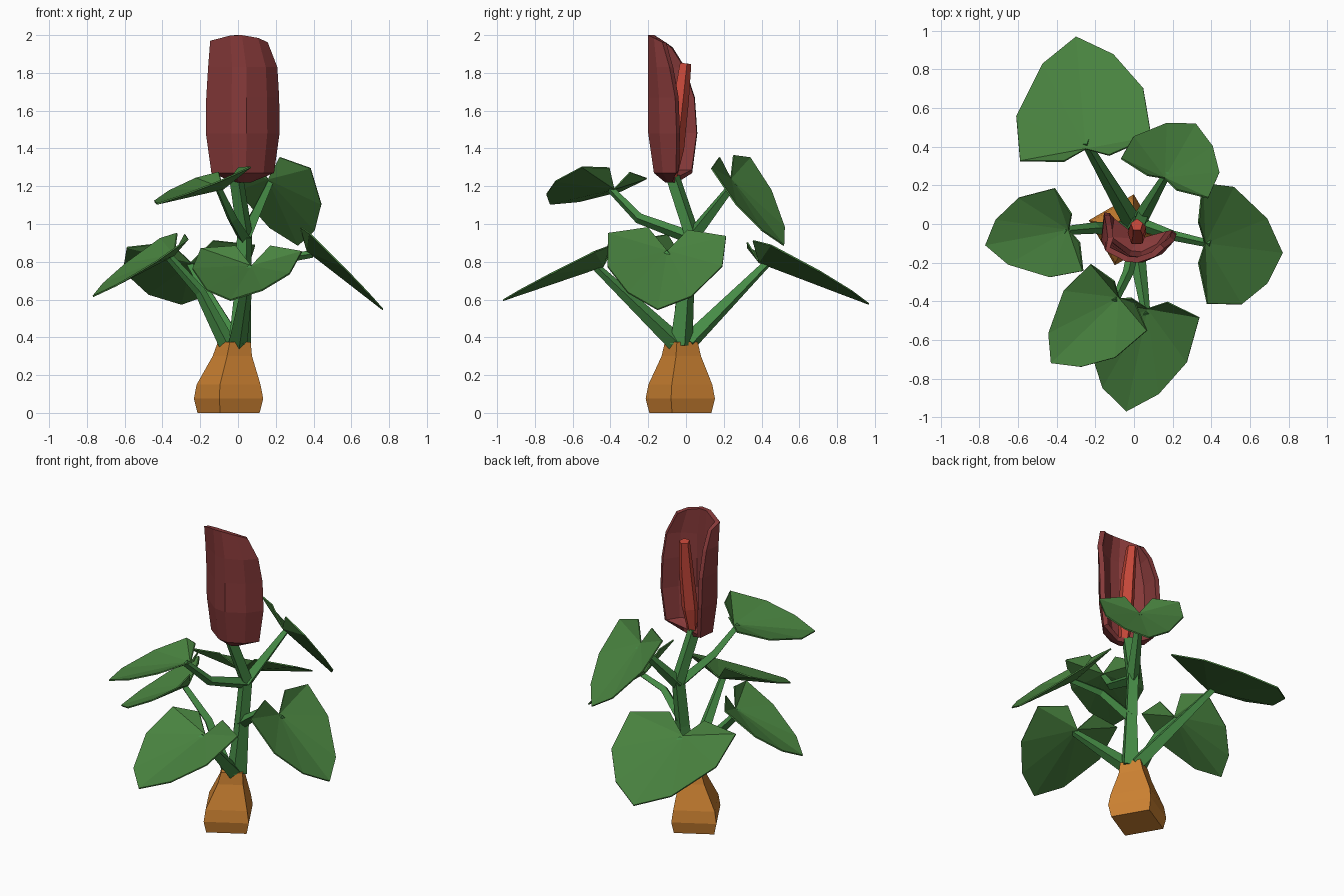
import bpy, math
from mathutils import Vector as V

if "Cube" in bpy.data.objects:
    bpy.data.objects.remove(bpy.data.objects["Cube"])


def material(name, rgb):
    m = bpy.data.materials.new(name)
    m.diffuse_color = (*rgb, 1)
    m.use_nodes = True
    m.node_tree.nodes["Principled BSDF"].inputs["Base Color"].default_value = m.diffuse_color
    return m


LEAF = material("leaf green", (0.066, 0.225, 0.050))
STEM = material("stem green", (0.061, 0.262, 0.061))
BULB = material("bulb orange", (0.61, 0.223, 0.032))
HOOD = material("dark red", (0.242, 0.042, 0.042))
SPIKE = material("bright red", (0.578, 0.065, 0.042))


def make(name, verts, faces, mat, thick=0):
    me = bpy.data.meshes.new(name)
    me.from_pydata([tuple(v) for v in verts], [], faces)
    me.materials.append(mat)
    ob = bpy.data.objects.new(name, me)
    bpy.context.collection.objects.link(ob)
    if thick:
        mod = ob.modifiers.new("thickness", 'SOLIDIFY')
        mod.thickness, mod.offset = thick, -1
    return ob


def tube(name, path, radii, mat, sides=4, ref=None, flat=False):
    """Tapered faceted tube along a path; flat keeps the rings horizontal."""
    pts = [V(p) for p in path]
    d = pts[-1] - pts[0]
    ref = V(ref) if ref else V((-d.y, d.x, 0))
    verts, faces = [], []
    for i, (p, r) in enumerate(zip(pts, radii)):
        t = pts[min(i + 1, len(pts) - 1)] - pts[max(i - 1, 0)]
        t = V((0, 0, 1)) if flat else t.normalized()
        a = (ref - t * ref.dot(t)).normalized()
        b = t.cross(a)
        for k in range(sides):
            g = 2 * math.pi * k / sides
            verts.append(p + (a * math.cos(g) + b * math.sin(g)) * r)
    for i in range(len(pts) - 1):
        for k in range(sides):
            n = (k + 1) % sides
            faces.append((i * sides + k, i * sides + n,
                          (i + 1) * sides + n, (i + 1) * sides + k))
    faces.append(tuple(range(sides))[::-1])
    faces.append(tuple(range(len(verts) - sides, len(verts))))
    return make(name, verts, faces, mat)


# Bulb: twisted square section swelling near the ground
turn = math.radians(75)
tube("bulb",
     [(-.05, -.03, 0), (-.05, -.03, .075), (-.05, -.03, .15), (-.03, -.025, .3), (-.02, -.025, .375)],
     [.17, .19, .175, .108, .09], BULB, ref=(math.cos(turn), math.sin(turn), 0), flat=True)

# Main stem
tube("main_stem", [(.01, -.025, .36), (.025, .0, .65), (.035, .03, .95), (-.01, -.07, 1.25)],
     [.062, .045, .042, .038], STEM, ref=(1, .3, 0))

# Heart-shaped leaf outline: (across in half widths, along in lengths)
OUTLINE = [(-.34, -.08), (-1, -.03), (-1, .37), (-.54, .8), (0, 1),
           (.54, .8), (.94, .47), (1, .03), (.34, -.08)]


def leaf(name, notch, tip, side, stalk, radii):
    """Fan from a sunken notch to the outline, plus its stalk."""
    n, t, s = V(notch), V(tip), V(side)
    base = n + V((0, 0, .085))
    verts = [n] + [base + s * u + (t - base) * v for u, v in OUTLINE]
    faces = [(0, i, i + 1) for i in range(1, len(OUTLINE))]
    if s.cross(t - base).z > 0:
        faces = [f[::-1] for f in faces]
    make(name + "_leaf", verts, faces, LEAF, .008)
    tube(name + "_leaf_stalk", stalk + [n + (t - n) * .06], radii, STEM)


leaf("back_left", (-.25, .39, .80), (-.30, .97, .58), (.34, .045, .015),
     [(-.01, .01, .37)], [.05, .022])
leaf("back_right", (.16, .24, 1.24), (.32, .52, .89), (.22, -.11, -.015),
     [(.035, .03, .93)], [.04, .02])
leaf("right", (.37, -.10, .86), (.77, -.15, .55), (0, -.31, .02),
     [(.03, .0, .68), (.2, -.06, .81)], [.035, .026, .02])
leaf("front", (.07, -.44, .78), (-.04, -.97, .60), (.27, -.03, 0),
     [(.0, -.05, .37)], [.05, .022])
leaf("front_left", (-.08, -.38, 1.19), (-.43, -.72, 1.11), (.155, -.16, .035),
     [(.03, .02, .93), (-.03, -.25, 1.03)], [.035, .028, .02])
leaf("left", (-.34, -.03, .84), (-.77, -.11, .62), (-.06, .215, .01),
     [(-.06, -.03, .37), (-.2, -.02, .64)], [.045, .03, .022])

# Flower hood: half-open cup, section as (x, distance behind the front)
SECTION = [(-.18, .26), (-.195, .12), (-.06, .01), (.02, 0), (.13, .06), (.195, .15)]
# rows: height, width scale, depth scale, front y
ROWS = [(1.22, .22, .25, -.11), (1.27, .85, .78, -.17), (1.48, 1, 1, -.2),
        (1.67, .99, .95, -.2), (1.83, .94, .75, -.2), (2.0, .78, .5, -.2)]
verts, faces = [], []
w = len(SECTION)
for j, (z, sx, sy, yf) in enumerate(ROWS):
    top = j == len(ROWS) - 1
    for x, y in SECTION:
        verts.append((.025 - .02 * top + sx * x, yf + sy * y, z - .25 * y * top))
for j in range(len(ROWS) - 1):
    for i in range(w - 1):
        a = j * w + i
        faces.append((a, a + 1, a + w + 1, a + w))
faces.append(tuple(range(w))[::-1])
make("flower_hood", verts, faces, HOOD, .03)

# Flower spike inside the hood
tube("flower_spike", [(.01, -.08, 1.24), (.015, -.06, 1.4), (.02, -.03, 1.65), (.015, -.005, 1.85)],
     [.03, .05, .045, .033], SPIKE, sides=5, ref=(0, 1, 0))
